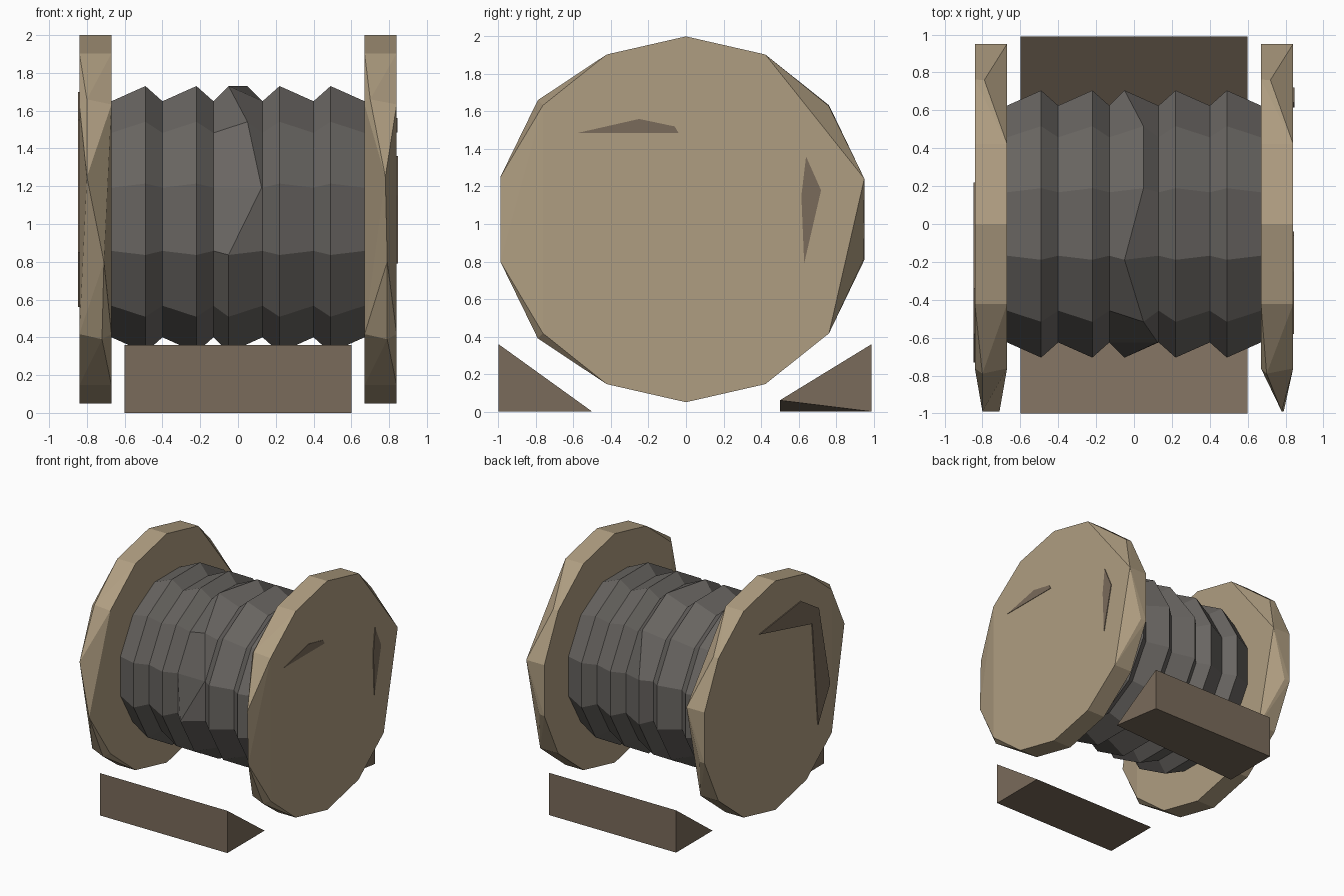
import bpy, bmesh, math
from mathutils import Vector

old = bpy.data.objects.get("Cube")
if old:
    bpy.data.objects.remove(old, do_unlink=True)

MID = 1.025   # height of the drum axis


def material(name, rgb):
    m = bpy.data.materials.new(name)
    m.use_nodes = True
    m.diffuse_color = (*rgb, 1)
    bsdf = next(n for n in m.node_tree.nodes if n.type == 'BSDF_PRINCIPLED')
    bsdf.inputs["Base Color"].default_value = (*rgb, 1)
    bsdf.inputs["Roughness"].default_value = 0.9
    return m


pale_wood = material("pale wood", (0.43, 0.34, 0.22))
dark_wood = material("dark wood", (0.195, 0.147, 0.104))
cable_grey = material("cable grey", (0.142, 0.132, 0.122))


def finish(bm, name, mat):
    bmesh.ops.remove_doubles(bm, verts=bm.verts, dist=0.0005)
    bmesh.ops.recalc_face_normals(bm, faces=bm.faces)
    me = bpy.data.meshes.new(name)
    bm.to_mesh(me)
    bm.free()
    me.materials.append(mat)
    ob = bpy.data.objects.new(name, me)
    bpy.context.collection.objects.link(ob)
    return ob


def loft(name, rings, mat):
    """Skin a row of closed rings and cap both ends."""
    bm = bmesh.new()
    rows = [[bm.verts.new(p) for p in ring] for ring in rings]
    n = len(rows[0])
    for a, b in zip(rows, rows[1:]):
        for i in range(n):
            j = (i + 1) % n
            bm.faces.new((a[i], a[j], b[j], b[i]))
    bm.faces.new(rows[0])
    bm.faces.new(rows[-1])
    return finish(bm, name, mat)


def hull(name, points, mat):
    bm = bmesh.new()
    for p in points:
        bm.verts.new(p)
    out = bmesh.ops.convex_hull(bm, input=bm.verts)
    loose = [v for v in bm.verts if not v.link_faces]
    bmesh.ops.delete(bm, geom=loose, context='VERTS')
    bmesh.ops.dissolve_limit(bm, angle_limit=0.01, verts=bm.verts, edges=bm.edges)
    return finish(bm, name, mat)


# Flanges: fourteen-sided discs, chipped along the front and back rim
def flange(name, x0, x1, front_chips):
    pts = []
    for i in range(14):
        a = math.tau * i / 14
        y, z = 0.975 * math.sin(a), MID + 0.975 * math.cos(a)
        if i not in (10, 11):
            pts.append((x0, y, z))
            if i not in (2, 4):
                pts.append((x1, y, z))
    pts += [(x0 + 0.05, 0.945, 0.81), (x0 + 0.05, 0.76, 1.63)]
    pts += front_chips
    return hull(name, pts, pale_wood)


flange("left_flange", 0.67, 0.84,
       [(0.70, -0.79, 1.66), (0.78, -0.99, 1.25), (0.79, -0.99, 0.8), (0.79, -0.79, 0.39)])
flange("right_flange", -0.84, -0.67,
       [(-0.80, -0.79, 1.66), (-0.80, -0.99, 1.25), (-0.71, -0.99, 0.8), (-0.72, -0.79, 0.39)])

# Wound cable: twelve-sided ridged drum, the middle turn crossing over
LOW, HIGH = 0.647, 0.73
profile = [(-0.67, LOW), (-0.49, HIGH), (-0.40, LOW), (-0.22, HIGH), (-0.13, LOW), (-0.05, HIGH),
           (0.13, LOW), (0.22, HIGH), (0.40, LOW), (0.49, HIGH), (0.67, LOW)]
crossing = {1: (0.05, HIGH), 2: (0.05, HIGH), 4: (0.05, HIGH), 5: (0.125, LOW)}
rings = []
for k, (x, r) in enumerate(profile):
    ring = []
    for i in range(12):
        a = math.radians(15 + 30 * i)
        px, pr = crossing.get(i, (x, r)) if k == 5 else (x, r)
        ring.append((px, pr * math.cos(a), MID + pr * math.sin(a)))
    rings.append(ring)
loft("wound_cable", rings, cable_grey)


# Chocks: triangular wedges, the rear one slightly twisted
def chock(name, y_out, y_tip, left_tip_z):
    loft(name, [[(x, y_out, 0), (x, y_out, 0.36), (x, y_tip, tip)]
                for x, tip in ((-0.6, 0), (0.6, left_tip_z))], dark_wood)


chock("front_chock", -1, -0.5, 0)
chock("rear_chock", 0.99, 0.5, 0.06)


# Worn patches: thin plates on the outer flange faces
def patch(name, x, thick, outline):
    loft(name, [[(px, y, z) for y, z in outline] for px in (x, x + thick)], dark_wood)


patch("left_upper_patch", 0.839, 0.005,
      [(-0.58, 1.485), (-0.25, 1.56), (-0.06, 1.52), (-0.04, 1.485)])
patch("left_rear_patch", 0.839, 0.007, [(0.64, 1.36), (0.72, 1.18), (0.63, 0.79), (0.615, 1.15)])
patch("right_patch", -0.839, -0.009,
      [(0.22, 1.63), (-0.34, 1.70), (-0.58, 1.55), (-0.73, 0.85), (-0.57, 0.56), (-0.49, 1.45)])
